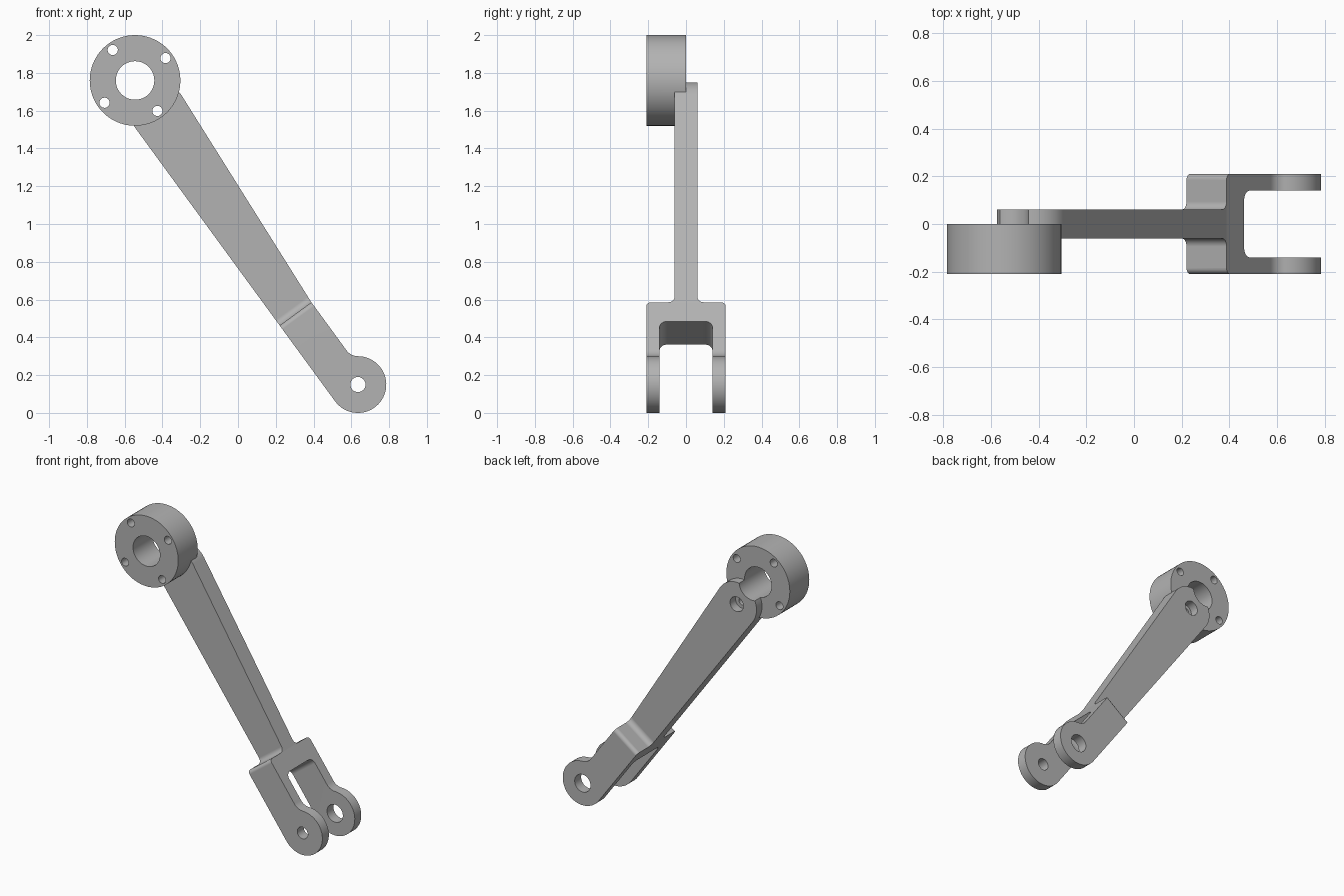
import bpy, bmesh, math
from mathutils import Vector

if "Cube" in bpy.data.objects:
    bpy.data.objects.remove(bpy.data.objects["Cube"], do_unlink=True)

EYE = Vector((0.635, 0, 0.15))      # fork pin centre
PIVOT = Vector((-0.425, 0, 1.60))   # centre of the rounded upper end
RING = Vector((-0.545, 0, 1.76))    # flange centre
LENGTH = (PIVOT - EYE).length
ALONG = (PIVOT - EYE) / LENGTH
ACROSS = Vector((ALONG.z, 0, -ALONG.x))
DEPTH = Vector((0, 1, 0))

steel = bpy.data.materials.new("grey steel")
steel.use_nodes = True
grey = (0.45, 0.45, 0.45, 1)
steel.diffuse_color = grey
steel.node_tree.nodes["Principled BSDF"].inputs["Base Color"].default_value = grey


def arc(cx, cy, r, start, end, n):
    """Points along an arc, angles in degrees."""
    angles = [math.radians(start + (end - start) * i / n) for i in range(n + 1)]
    return [(cx + r * math.cos(a), cy + r * math.sin(a)) for a in angles]


def prism(name, points, origin, u, v, w, low, high):
    """Extrude a flat outline in the u-v plane from low to high along w."""
    bm = bmesh.new()
    bottom = [bm.verts.new(origin + u * a + v * b + w * low) for a, b in points]
    face = bm.faces.new(bottom)
    top = bmesh.ops.extrude_face_region(bm, geom=[face])["geom"]
    moved = [g for g in top if isinstance(g, bmesh.types.BMVert)]
    bmesh.ops.translate(bm, vec=w * (high - low), verts=moved)
    bmesh.ops.recalc_face_normals(bm, faces=bm.faces)
    mesh = bpy.data.meshes.new(name)
    bm.to_mesh(mesh)
    bm.free()
    mesh.materials.append(steel)
    obj = bpy.data.objects.new(name, mesh)
    bpy.context.collection.objects.link(obj)
    return obj


def cylinder(name, centre, r, y0, y1, n=32):
    circle = arc(0, 0, r, 0, 360, n)[:-1]
    return prism(name, circle, centre, Vector((1, 0, 0)), Vector((0, 0, 1)), DEPTH, y0, y1)


def combine(target, other, operation):
    """Apply a boolean and discard the second object."""
    bpy.context.view_layer.objects.active = target
    mod = target.modifiers.new(operation, 'BOOLEAN')
    mod.operation, mod.solver, mod.object = operation, 'EXACT', other
    bpy.ops.object.modifier_apply(modifier=mod.name)
    bpy.data.objects.remove(other, do_unlink=True)


# Arm outline: fork eye, concave fillet, tapered edge, rounded upper end
outline = (arc(0, 0, 0.15, -90, -323.8, 40)
           + arc(0.1816, 0.133, 0.075, 216.2, 270, 10)[1:]
           + [(0.497, 0.058)]
           + arc(LENGTH, 0, 0.15, 94, -90, 32))
arm = prism("link_arm", outline, EYE, ALONG, ACROSS, DEPTH, -0.21, 0.21)

# Fork thickness profile: slot corner, leg, shoulder round, fillet, thin arm
half = (arc(0.332, 0.10, 0.04, 0, 90, 8)
        + [(-0.3, 0.14), (-0.3, 0.21)]
        + arc(0.472, 0.185, 0.025, 90, 0, 6)
        + arc(0.532, 0.095, 0.035, 180, 270, 8)
        + [(2.2, 0.06)])
profile = half + [(s, -y) for s, y in reversed(half)]
combine(arm, prism("fork_profile", profile, EYE, ALONG, DEPTH, ACROSS, -0.4, 0.4), 'INTERSECT')

# Flange ring and its bore
combine(arm, cylinder("flange_ring", RING, 0.24, -0.21, 0, 72), 'UNION')
combine(arm, cylinder("bore", RING, 0.102, -0.4, 0.4, 48), 'DIFFERENCE')

# Bolt holes around the flange
for i in range(4):
    a = math.radians(36.2 + 90 * i)
    spot = RING + Vector((math.cos(a), 0, math.sin(a))) * 0.2
    combine(arm, cylinder("bolt_hole", spot, 0.027, -0.4, 0.4, 24), 'DIFFERENCE')

# Wider recess behind the arm's bolt hole, and the two fork pin holes
combine(arm, cylinder("bolt_recess", PIVOT, 0.05, 0.0005, 0.3), 'DIFFERENCE')
combine(arm, cylinder("front_pin_hole", EYE, 0.04, -0.3, 0), 'DIFFERENCE')
combine(arm, cylinder("back_pin_hole", EYE, 0.06, 0, 0.3), 'DIFFERENCE')

# Smooth curved walls, crisp edges, flat faces kept flat
bpy.ops.object.select_all(action='DESELECT')
arm.select_set(True)
bpy.context.view_layer.objects.active = arm
bpy.ops.object.shade_smooth_by_angle(angle=math.radians(30))
weighted = arm.modifiers.new("flat_faces", 'WEIGHTED_NORMAL')
weighted.keep_sharp = True
